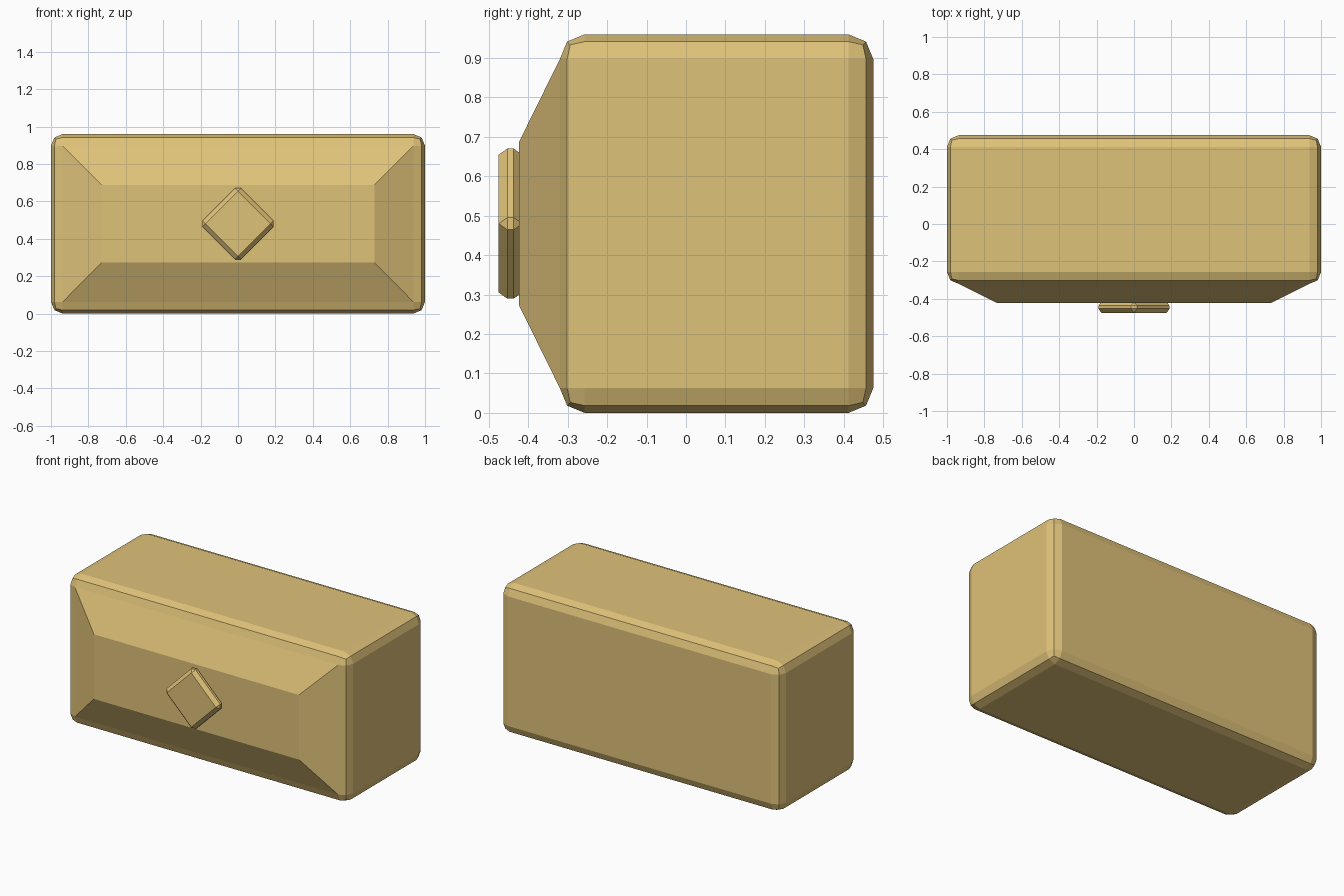
import bpy, bmesh
from math import radians
from mathutils import Matrix, Vector

if "Cube" in bpy.data.objects:
    bpy.data.objects.remove(bpy.data.objects["Cube"])

mat = bpy.data.materials.new("gold")
mat.diffuse_color = (0.74, 0.54, 0.19, 1)
mat.use_nodes = True
mat.node_tree.nodes["Principled BSDF"].inputs["Base Color"].default_value = mat.diffuse_color


def bevelled_box(size, width, segments):
    bm = bmesh.new()
    bmesh.ops.create_cube(bm, size=1)
    bmesh.ops.scale(bm, vec=Vector(size), verts=bm.verts)
    bmesh.ops.bevel(bm, geom=bm.edges[:], offset=width, segments=segments,
                    profile=0.5, affect='EDGES')
    return bm


def finish(bm, name, matrix):
    bm.transform(matrix)
    bmesh.ops.recalc_face_normals(bm, faces=bm.faces)
    me = bpy.data.meshes.new(name)
    bm.to_mesh(me)
    bm.free()
    me.materials.append(mat)
    ob = bpy.data.objects.new(name, me)
    bpy.context.collection.objects.link(ob)
    return ob


# Body: rounded box whose front face is drawn out into a tapered panel
body = bevelled_box((2.0, 0.795, 0.96), 0.063, 2)
body.faces.ensure_lookup_table()
front = min(body.faces, key=lambda f: f.calc_center_median().y)
panel = bmesh.ops.extrude_discrete_faces(body, faces=[front])["faces"][0]
for v in panel.verts:
    v.co.x = 0.73 if v.co.x > 0 else -0.73
    v.co.z = 0.208 if v.co.z > 0 else -0.208
    v.co.y -= 0.103
finish(body, "drawer_body", Matrix.Translation((0, 0.0775, 0.48)))

# Knob: small chamfered block turned on its corner, sunk into the panel
knob = bevelled_box((0.291, 0.06, 0.291), 0.022, 1)
finish(knob, "diamond_knob",
       Matrix.Translation((0, -0.445, 0.48)) @ Matrix.Rotation(radians(45), 4, 'Y'))
